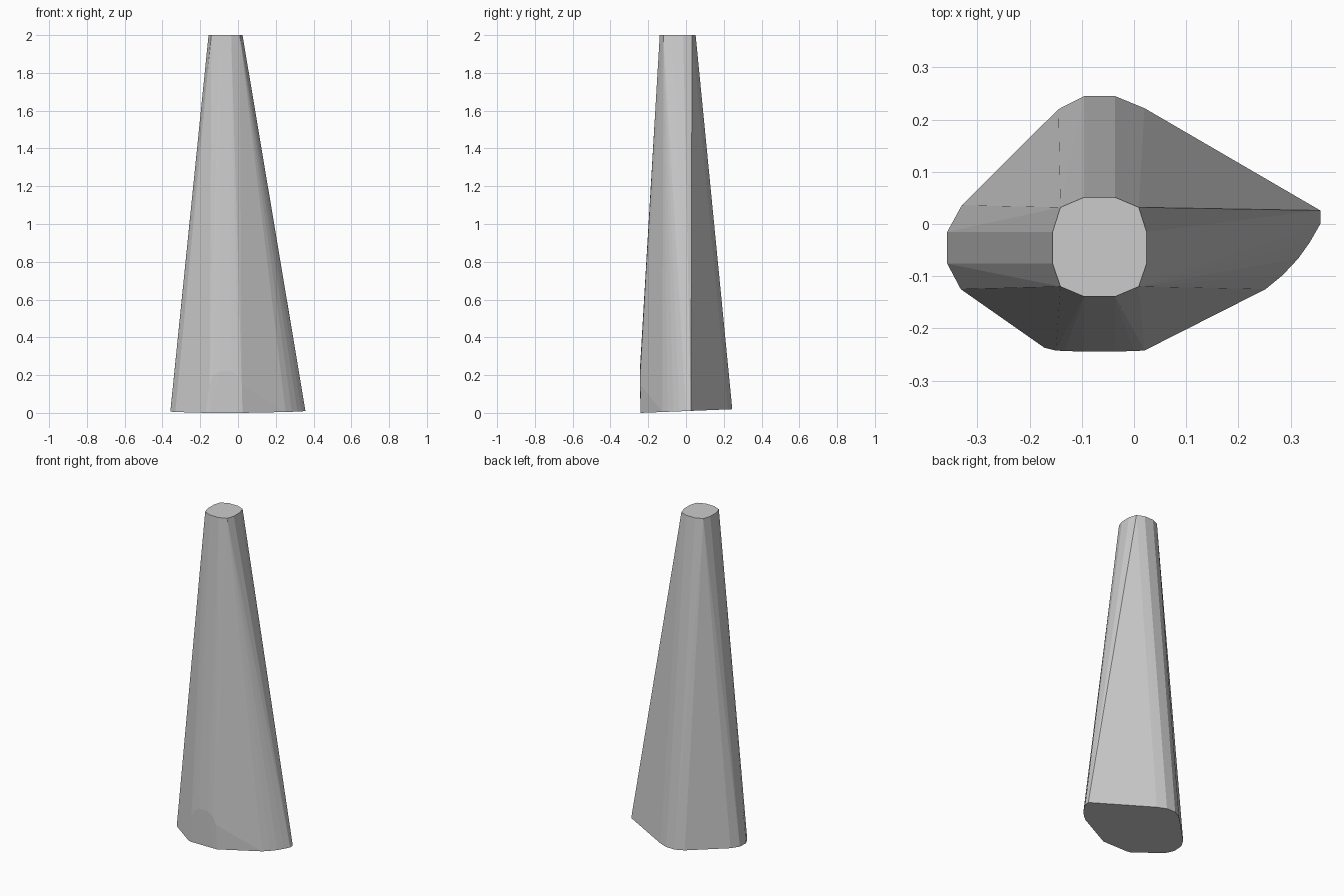
import bpy, bmesh, math

# Top rim outline (x, y) at z = 2
top = [(-0.156, -0.015), (-0.141, 0.032), (-0.096, 0.051), (-0.036, 0.051),
       (0.009, 0.032), (0.024, -0.015), (0.024, -0.076), (0.009, -0.12),
       (-0.036, -0.139), (-0.096, -0.139), (-0.141, -0.12), (-0.156, -0.076)]

# Foot outline (x, y), lying on a slightly tilted plane
foot = [(-0.358, -0.015), (-0.33, 0.036), (-0.145, 0.22), (-0.096, 0.245),
        (-0.036, 0.245), (0.02, 0.222), (0.357, 0.026), (0.357, 0.0),
        (0.337, -0.035), (0.315, -0.066), (0.285, -0.098), (0.252, -0.125),
        (0.024, -0.24), (0.0, -0.241), (-0.15, -0.241), (-0.172, -0.237),
        (-0.332, -0.125), (-0.358, -0.076)]

# Arched, nearly upright facet low on the front (x, y, z)
arch = [(-0.15, -0.2425, 0.15), (-0.132, -0.2435, 0.195), (-0.096, -0.2445, 0.222),
        (-0.036, -0.2445, 0.222), (0.0, -0.2435, 0.195), (0.02, -0.2425, 0.15)]

points = [(x, y, 2.0) for x, y in top]
points += [(x, y, 0.04 * (y + 0.241)) for x, y in foot]
points += arch

# Tapered shaft: convex skin over the outlines, coplanar triangles merged
bm = bmesh.new()
for p in points:
    bm.verts.new(p)
hull = bmesh.ops.convex_hull(bm, input=bm.verts[:])
loose = [v for v in bm.verts if not v.link_faces]
bmesh.ops.delete(bm, geom=loose, context='VERTS')
bmesh.ops.dissolve_limit(bm, angle_limit=math.radians(0.3),
                         verts=bm.verts[:], edges=bm.edges[:])
bmesh.ops.recalc_face_normals(bm, faces=bm.faces[:])

mesh = bpy.data.meshes.new("tapered_shaft")
bm.to_mesh(mesh)
bm.free()
shaft = bpy.data.objects.new("tapered_shaft", mesh)
bpy.context.collection.objects.link(shaft)
